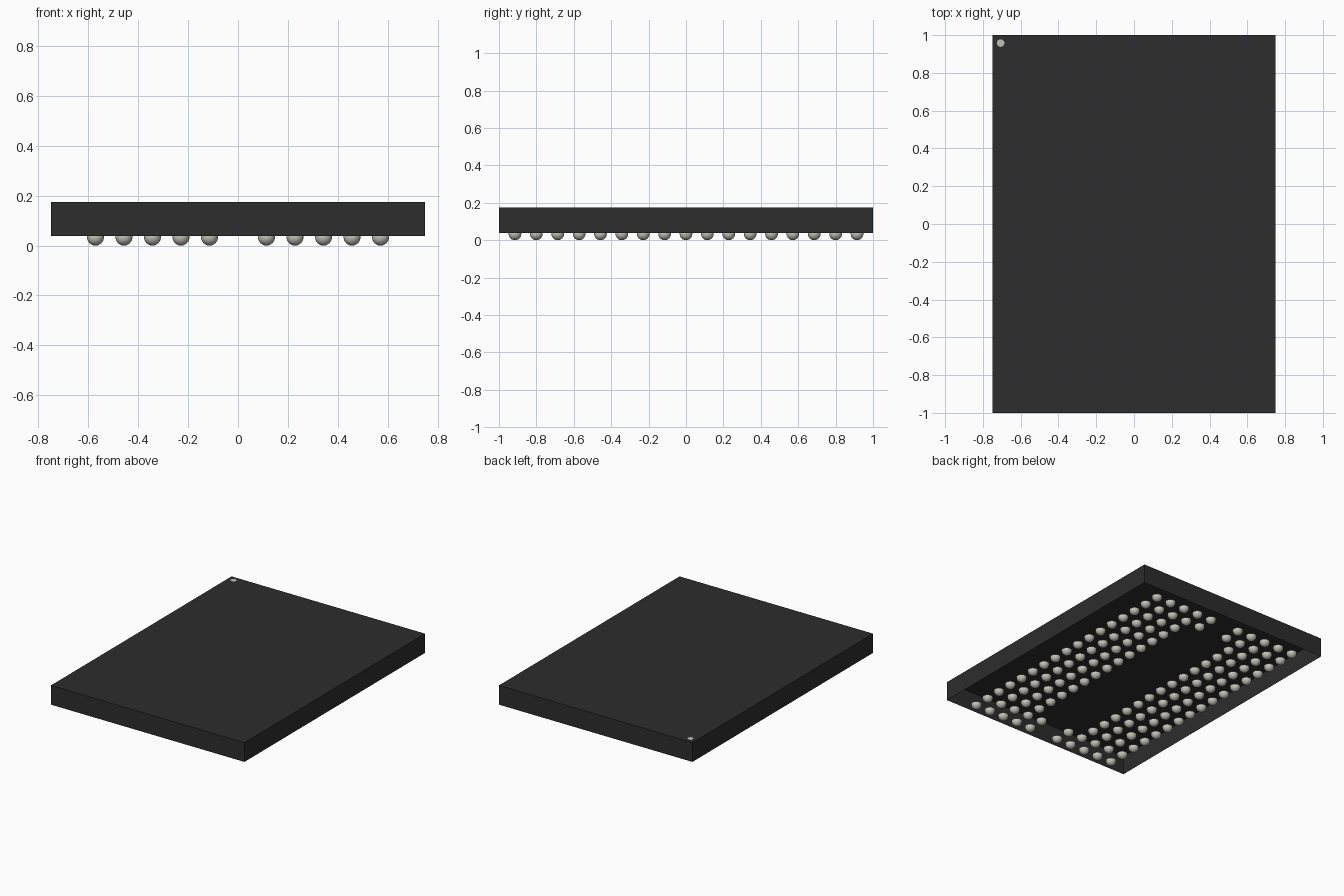
import bpy, bmesh
from mathutils import Matrix, Vector

cube = bpy.data.objects.get("Cube")
if cube:
    bpy.data.objects.remove(cube, do_unlink=True)

HALF_X, HALF_Y = 0.75, 1.0       # package footprint
BOTTOM, TOP = 0.039, 0.174       # package underside and top
PITCH, RADIUS = 0.1143, 0.034    # solder ball grid


def material(name, rgb):
    mat = bpy.data.materials.new(name)
    mat.use_nodes = True
    mat.diffuse_color = (*rgb, 1)
    bsdf = next(n for n in mat.node_tree.nodes if n.type == "BSDF_PRINCIPLED")
    bsdf.inputs["Base Color"].default_value = (*rgb, 1)
    return mat


def to_mesh(name, bm, mat, smooth=False):
    for face in bm.faces:
        face.smooth = smooth
    mesh = bpy.data.meshes.new(name)
    bm.to_mesh(mesh)
    bm.free()
    mesh.materials.append(mat)
    return mesh


def add(name, mesh, location=(0, 0, 0)):
    obj = bpy.data.objects.new(name, mesh)
    obj.location = location
    bpy.context.collection.objects.link(obj)
    return obj


black = material("black_resin", (0.026, 0.026, 0.026))
metal = material("solder_grey", (0.55, 0.54, 0.48))

# Package body: a shell open on its underside
bm = bmesh.new()
size = Matrix.Diagonal((2 * HALF_X, 2 * HALF_Y, TOP - BOTTOM, 1))
bmesh.ops.create_cube(bm, size=1, matrix=Matrix.Translation((0, 0, (TOP + BOTTOM) / 2)) @ size)
underside = [f for f in bm.faces if f.normal.z < -0.5]
bmesh.ops.delete(bm, geom=underside, context="FACES")
add("package_body", to_mesh("package_body", bm, black))

# Round corner marker, a thin disc on the top
bm = bmesh.new()
bmesh.ops.create_cone(bm, cap_ends=True, segments=24, radius1=0.02, radius2=0.02, depth=0.001)
add("corner_marker", to_mesh("corner_marker", bm, metal), (-0.706, 0.958, TOP + 0.0005))

# Solder ball: a sphere cut off level with the underside
bm = bmesh.new()
bmesh.ops.create_uvsphere(bm, u_segments=20, v_segments=12, radius=RADIUS)
bmesh.ops.bisect_plane(bm, geom=bm.verts[:] + bm.edges[:] + bm.faces[:],
                       plane_co=Vector((0, 0, BOTTOM - RADIUS)),
                       plane_no=Vector((0, 0, 1)), clear_outer=True)
ball = to_mesh("solder_ball", bm, metal, smooth=True)

# Two mirrored banks of balls; the inner columns keep only their end pairs
for side in (-1, 1):
    for column in range(1, 6):
        for row in range(-8, 9):
            if column > 1 or abs(row) >= 7:
                add("solder_ball", ball, (side * column * PITCH, row * PITCH, RADIUS))
